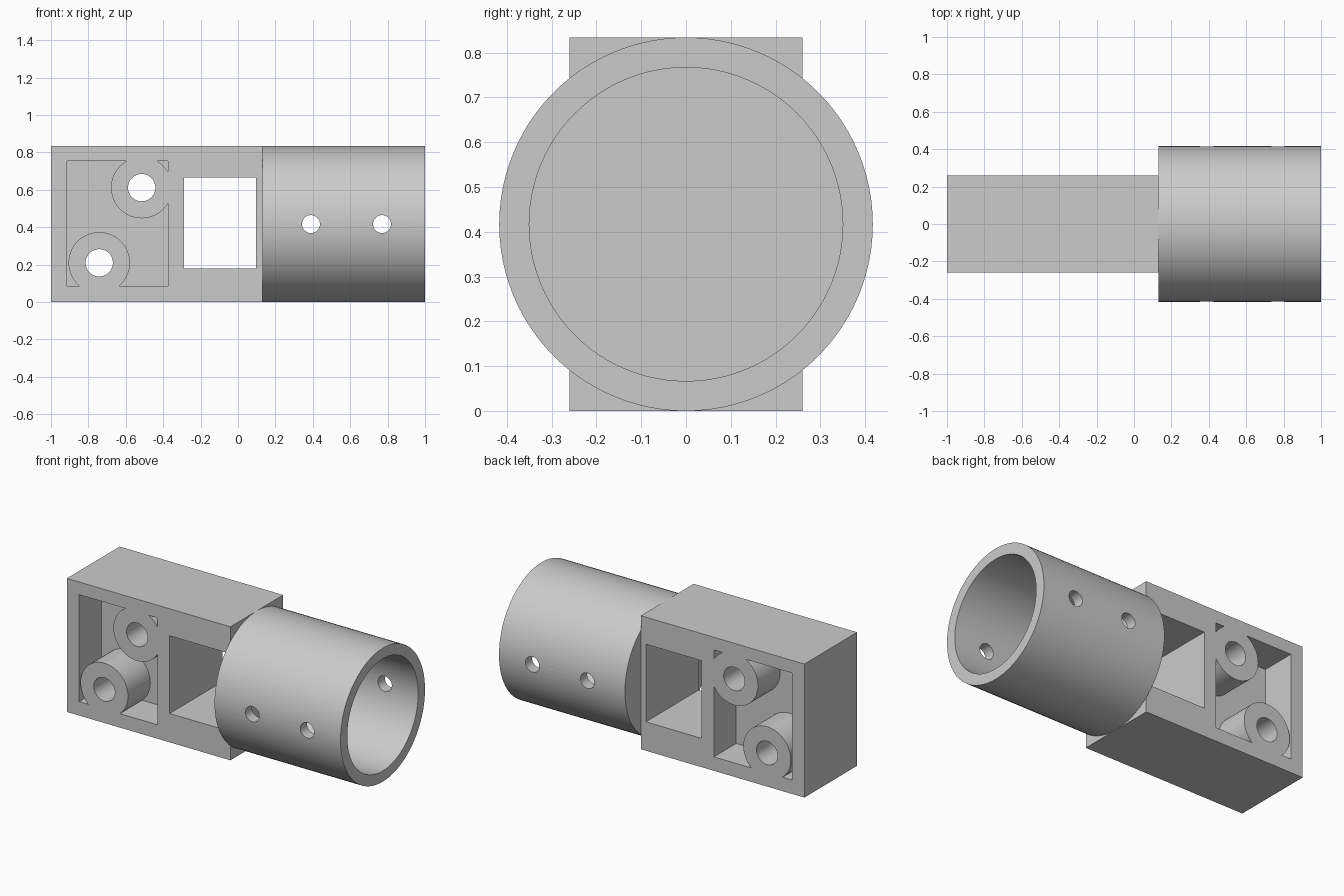
import bpy
import math

default = bpy.data.objects.get("Cube")
if default:
    bpy.data.objects.remove(default, do_unlink=True)

gray = bpy.data.materials.new("plain gray")
gray.use_nodes = True
COLOUR = (0.6, 0.6, 0.6, 1.0)
gray.diffuse_color = COLOUR
gray.node_tree.nodes["Principled BSDF"].inputs["Base Color"].default_value = COLOUR

MID_Z = 0.417        # height of the tube axis
HALF_DEPTH = 0.26    # half depth of the block
WEB = 0.04           # half thickness of the wall between the pockets


def box(name, x0, x1, y0, y1, z0, z1):
    bpy.ops.mesh.primitive_cube_add(
        size=1, location=((x0 + x1) / 2, (y0 + y1) / 2, (z0 + z1) / 2))
    ob = bpy.context.object
    ob.name = name
    ob.scale = (x1 - x0, y1 - y0, z1 - z0)
    bpy.ops.object.transform_apply(location=False, rotation=False, scale=True)
    ob.data.materials.append(gray)
    return ob


def cylinder(name, radius, length, centre, axis, sides=64):
    turn = (0, math.pi / 2, 0) if axis == "x" else (math.pi / 2, 0, 0)
    bpy.ops.mesh.primitive_cylinder_add(
        vertices=sides, radius=radius, depth=length, location=centre, rotation=turn)
    ob = bpy.context.object
    ob.name = name
    bpy.ops.object.transform_apply(location=False, rotation=True, scale=False)
    ob.data.materials.append(gray)
    return ob


def cut(target, cutter):
    """Subtract the cutter from the target and discard it."""
    mod = target.modifiers.new("cut", "BOOLEAN")
    mod.operation = "DIFFERENCE"
    mod.solver = "EXACT"
    mod.object = cutter
    bpy.context.view_layer.objects.active = target
    bpy.ops.object.modifier_apply(modifier=mod.name)
    bpy.data.objects.remove(cutter, do_unlink=True)


def smooth(ob):
    bpy.ops.object.select_all(action="DESELECT")
    ob.select_set(True)
    bpy.context.view_layer.objects.active = ob
    bpy.ops.object.shade_smooth_by_angle(angle=math.radians(30))


# Mounting block with a square window right through it
block = box("mounting_block", -1, 0.13, -HALF_DEPTH, HALF_DEPTH, 0, 2 * MID_Z)
cut(block, box("window_cutter", -0.29, 0.095, -0.5, 0.5, 0.18, 0.665))

# Pockets front and back, each leaving two round screw bosses standing
bosses = [(-0.515, 0.612), (-0.742, 0.21)]
for side in (-1, 1):
    near, far = sorted((side * WEB, side * 0.4))
    pocket = box("pocket_cutter", -0.915, -0.375, near, far, 0.087, 0.755)
    for x, z in bosses:
        cut(pocket, cylinder("boss_shape", 0.164, 2, (x, 0, z), "y"))
    cut(block, pocket)

# Screw holes through the bosses
for x, z in bosses:
    cut(block, cylinder("screw_hole_cutter", 0.073, 2, (x, 0, z), "y", 48))
smooth(block)

# Round socket with a closed inner end and cross pin holes
socket = cylinder("tube_socket", MID_Z, 0.87, (0.565, 0, MID_Z), "x", 96)
cut(socket, cylinder("bore_cutter", 0.35, 1, (0.663, 0, MID_Z), "x", 96))
for x in (0.39, 0.77):
    cut(socket, cylinder("pin_hole_cutter", 0.048, 2, (x, 0, MID_Z), "y", 32))
smooth(socket)
